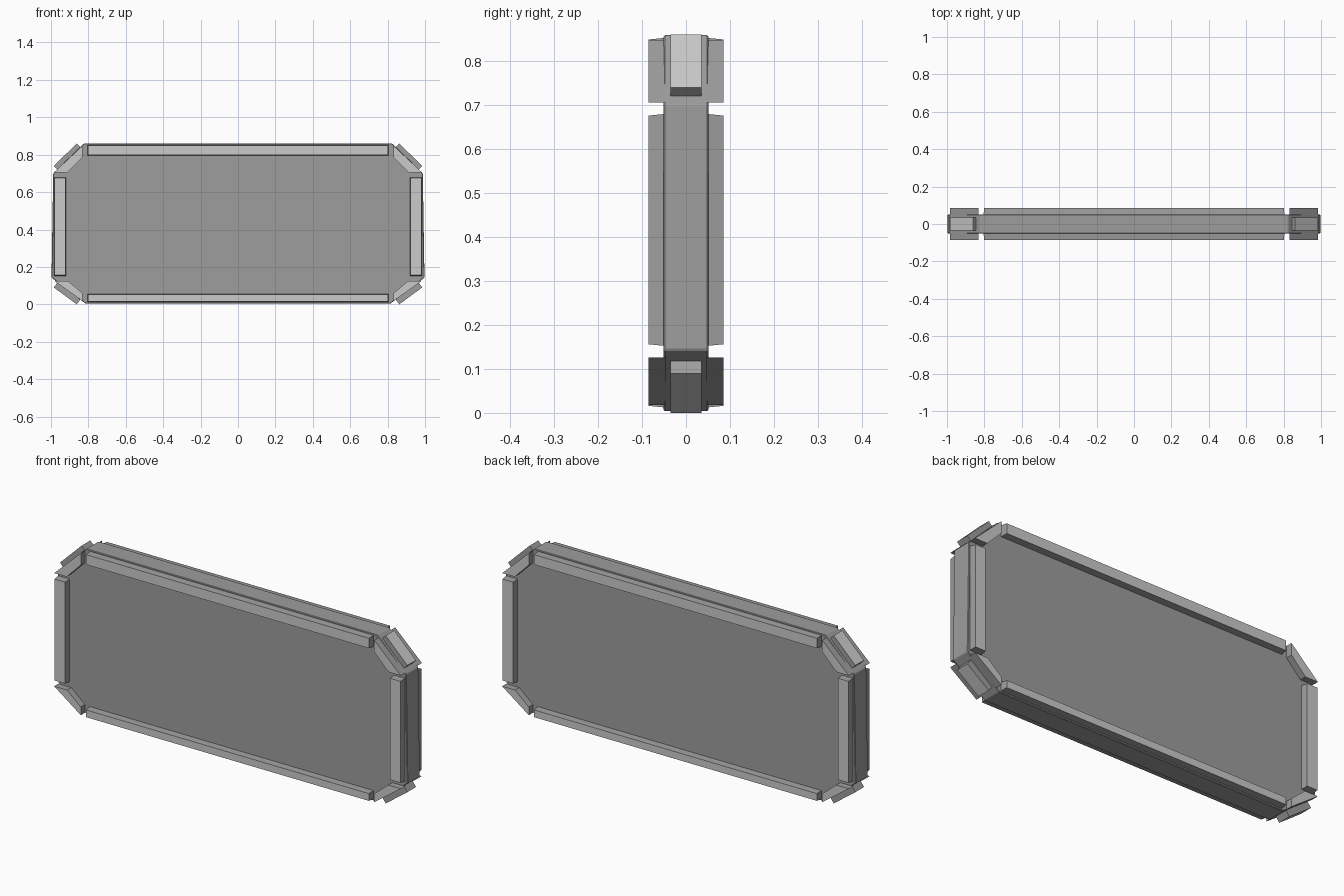
import bpy, bmesh
from mathutils import Vector

if "Cube" in bpy.data.objects:
    bpy.data.objects.remove(bpy.data.objects["Cube"])

# Dark body metal; exposed pads keep a light grey
dark = bpy.data.materials.new("dark_grey")
dark.diffuse_color = (0.34, 0.34, 0.34, 1)
dark.use_nodes = True
dark.node_tree.nodes["Principled BSDF"].inputs["Base Color"].default_value = dark.diffuse_color
light = bpy.data.materials.new("light_grey")
light.diffuse_color = (0.8, 0.8, 0.8, 1)
light.use_nodes = True
light.node_tree.nodes["Principled BSDF"].inputs["Base Color"].default_value = light.diffuse_color


def prism(name, pts, y0, y1, draft=0.0, light_dir=None):
    """Extrude an x-z outline from y0 to y1; draft pulls in the far outline.
    Faces pointing along light_dir get the light material."""
    c = sum((Vector(p) for p in pts), Vector((0, 0))) / len(pts)
    far = [(x - draft * (1 if x > c.x else -1), z - draft * (1 if z > c.y else -1))
           for x, z in pts]
    bm = bmesh.new()
    a = [bm.verts.new((x, y0, z)) for x, z in pts]
    b = [bm.verts.new((x, y1, z)) for x, z in far]
    n = len(pts)
    bm.faces.new(a)
    bm.faces.new(b[::-1])
    for i in range(n):
        bm.faces.new((a[i], b[i], b[(i + 1) % n], a[(i + 1) % n]))
    bmesh.ops.recalc_face_normals(bm, faces=bm.faces)
    bm.normal_update()
    if light_dir:
        d = Vector(light_dir).normalized()
        for f in bm.faces:
            f.material_index = int(f.normal.dot(d) > 0.9)
    me = bpy.data.meshes.new(name)
    bm.to_mesh(me)
    bm.free()
    me.materials.append(dark)
    me.materials.append(light)
    ob = bpy.data.objects.new(name, me)
    bpy.context.collection.objects.link(ob)
    return ob


def rect(x0, x1, z0, z1):
    return [(x0, z0), (x1, z0), (x1, z1), (x0, z1)]


def flip(pts, s):
    return [(s * x, z) for x, z in pts]


# Octagonal slab with softened rim
half = [(0.815, 0.004), (0.997, 0.143), (0.988, 0.70), (0.825, 0.859)]
slab = prism("slab", half + flip(half, -1)[::-1], -0.051, 0.051)
bev = slab.modifiers.new("rim_bevel", 'BEVEL')
bev.width = 0.003
bev.segments = 1

top_corner = [(0.832, 0.848), (0.832, 0.787), (0.912, 0.706), (0.983, 0.706)]
low_corner = [(0.832, 0.018), (0.832, 0.060), (0.910, 0.126), (0.983, 0.126)]

# Raised strips on the front and back faces, light on their outer caps
for face, fy in (("front", -1), ("back", 1)):
    y0, y1, cap = 0.045 * fy, 0.085 * fy, (0, fy, 0)
    prism(face + "_top_strip", rect(-0.805, 0.805, 0.794, 0.853), y0, y1, 0.004, cap)
    prism(face + "_bottom_strip", rect(-0.805, 0.805, 0.012, 0.057), y0, y1, 0.004, cap)
    for side, s in (("left", -1), ("right", 1)):
        prism(f"{face}_{side}_strip", flip(rect(0.918, 0.984, 0.152, 0.68), s),
              y0, y1, 0.004, cap)
        prism(f"{face}_{side}_top_corner_strip", flip(top_corner, s), y0, y1, 0, cap)
        prism(f"{face}_{side}_bottom_corner_strip", flip(low_corner, s), y0, y1, 0, cap)

# Bumper blocks on the chamfered corners, light on their outer faces
top_block = [(0.862, 0.86), (0.985, 0.74), (0.952, 0.706), (0.829, 0.826)]
low_block = [(0.862, 0.0), (0.985, 0.09), (0.957, 0.128), (0.834, 0.038)]
for side, s in (("left", -1), ("right", 1)):
    prism(side + "_top_bumper", flip(top_block, s), -0.035, 0.035, 0, (s * 0.12, 0, 0.123))
    prism(side + "_bottom_bumper", flip(low_block, s), -0.035, 0.035, 0, (s * 0.09, 0, -0.123))
